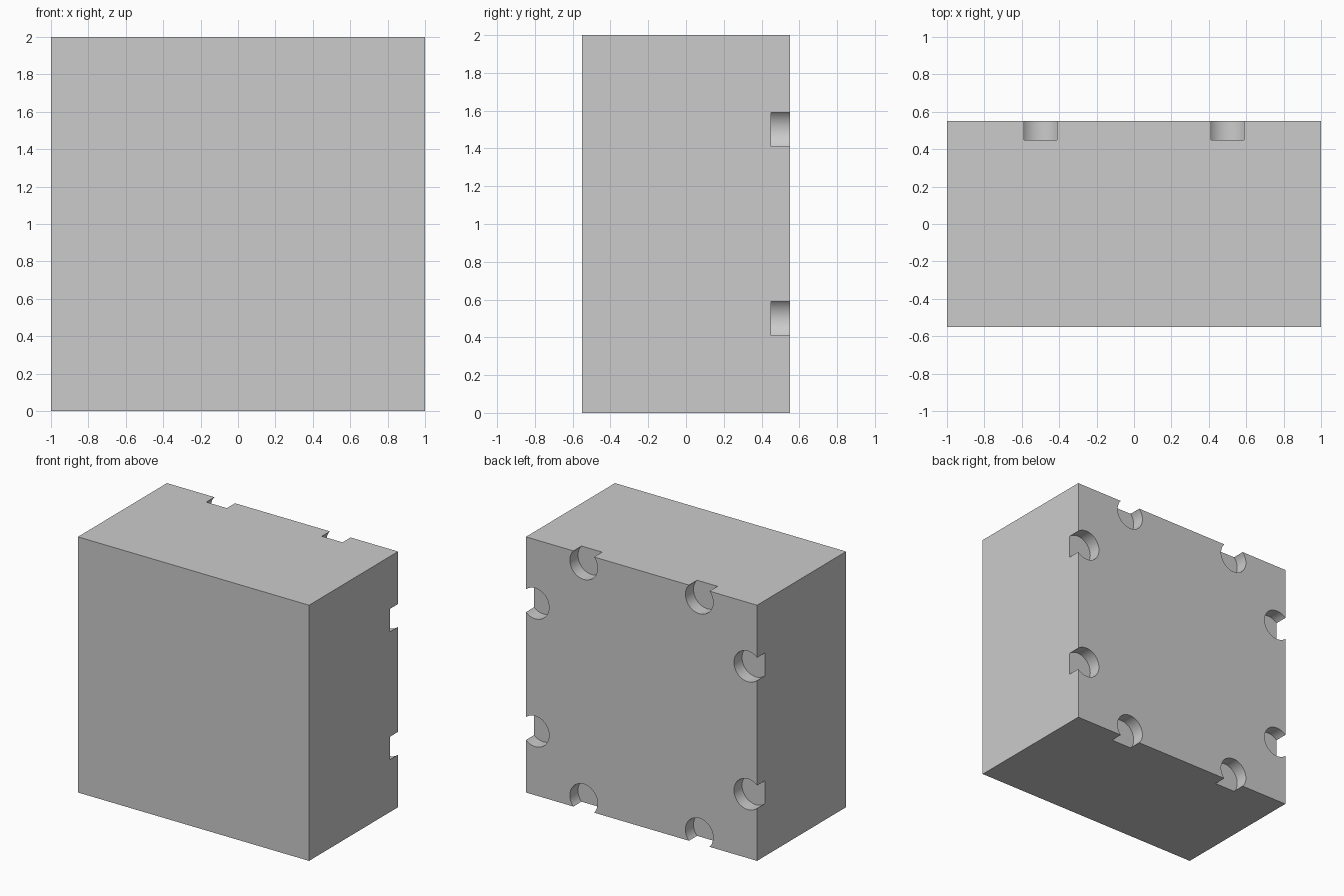
import bpy, bmesh, math
from mathutils import Matrix

if "Cube" in bpy.data.objects:
    bpy.data.objects.remove(bpy.data.objects["Cube"])

W, D, H = 2.0, 1.1, 2.0        # block size
R, DEPTH, INSET = 0.12, 0.1, 0.08   # socket radius, depth, centre distance from edge


def make_object(name, bm):
    mesh = bpy.data.meshes.new(name)
    bm.to_mesh(mesh)
    bm.free()
    obj = bpy.data.objects.new(name, mesh)
    bpy.context.collection.objects.link(obj)
    return obj


# Solid block
bm = bmesh.new()
bmesh.ops.create_cube(bm, size=1, matrix=Matrix.Translation((0, 0, H / 2)) @ Matrix.Diagonal((W, D, H, 1)))
block = make_object("block", bm)

# Round sockets: two along each edge of the back face, breaking through the edge
bm = bmesh.new()
reach = 1 - INSET
for along in (-0.5, 0.5):
    for side in (-reach, reach):
        for x, z in ((along, side), (side, along)):
            place = Matrix.Translation((x, D / 2, z + H / 2)) @ Matrix.Rotation(math.pi / 2, 4, 'X')
            bmesh.ops.create_cone(bm, cap_ends=True, segments=48, radius1=R, radius2=R,
                                  depth=2 * DEPTH, matrix=place)
cutter = make_object("socket_cutters", bm)
cutter.hide_render = True

# Cut the sockets and discard the cutter
cut = block.modifiers.new("sockets", 'BOOLEAN')
cut.operation = 'DIFFERENCE'
cut.solver = 'EXACT'
cut.object = cutter
bpy.context.view_layer.objects.active = block
block.select_set(True)
bpy.ops.object.modifier_apply(modifier=cut.name)
bpy.data.objects.remove(cutter)

# Smooth socket walls, crisp edges
bpy.ops.object.shade_smooth_by_angle(angle=math.radians(30))
